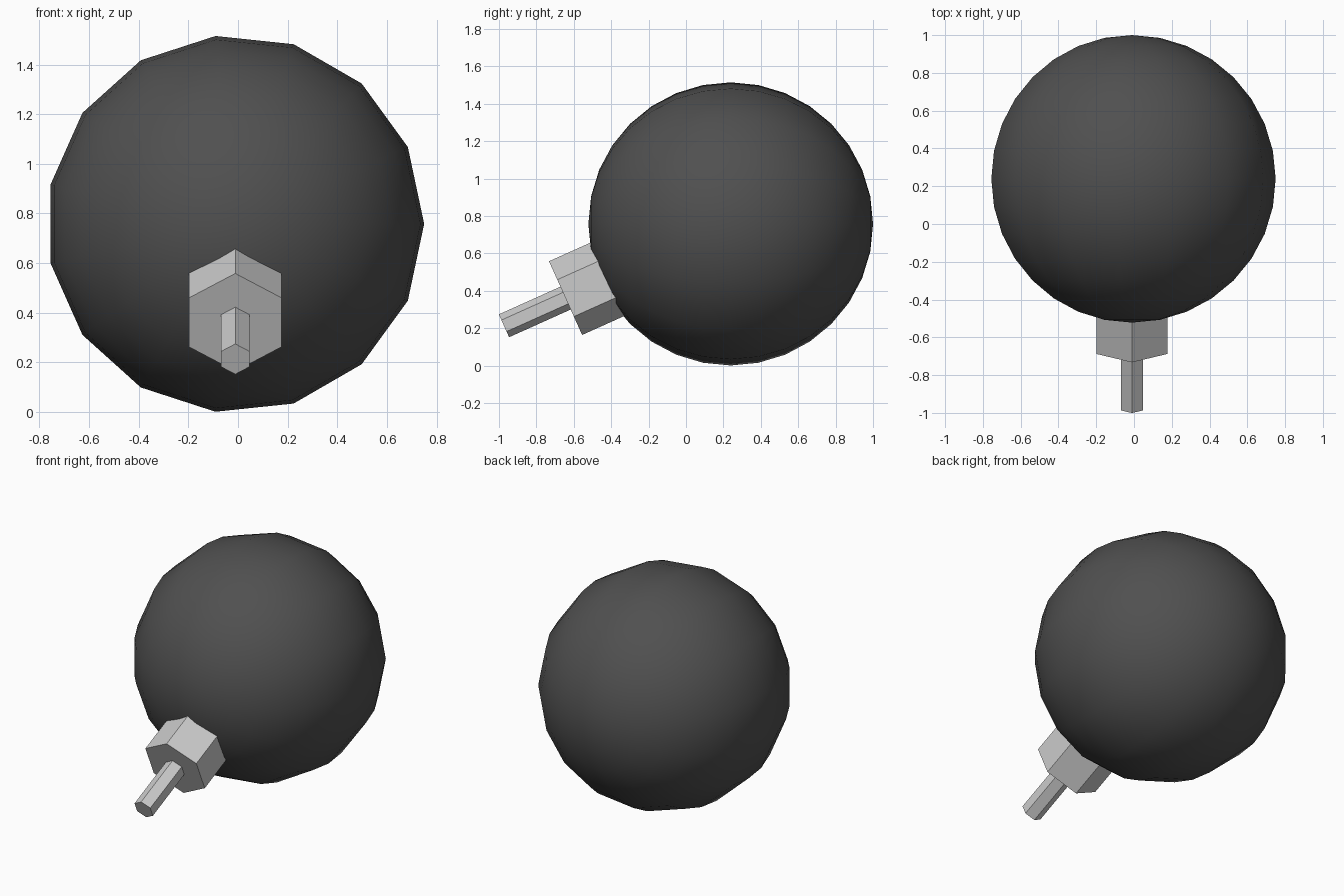
import bpy, bmesh
from math import sin, cos, pi, radians, tau
from mathutils import Vector

if "Cube" in bpy.data.objects:
    bpy.data.objects.remove(bpy.data.objects["Cube"])

CENTRE = Vector((-0.011, 0.239, 0.758))
RADIUS = 0.761
TILT = radians(24.2)


def lathe(name, profile, steps, axis, start, smooth=False):
    """Revolve (distance along axis, radius) points around an axis through CENTRE."""
    bm = bmesh.new()
    verts = [bm.verts.new(axis * d + start * r) for d, r in profile]
    edges = [bm.edges.new(pair) for pair in zip(verts, verts[1:])]
    bmesh.ops.spin(bm, geom=verts + edges, cent=(0, 0, 0), axis=axis,
                   angle=tau, steps=steps)
    bmesh.ops.remove_doubles(bm, verts=bm.verts[:], dist=1e-4)
    # close open ends with flat caps
    rim = [e for e in bm.edges if e.is_boundary]
    if rim:
        bmesh.ops.holes_fill(bm, edges=rim, sides=0)
    bmesh.ops.recalc_face_normals(bm, faces=bm.faces[:])
    for f in bm.faces:
        f.smooth = smooth
    mesh = bpy.data.meshes.new(name)
    bm.to_mesh(mesh)
    bm.free()
    obj = bpy.data.objects.new(name, mesh)
    obj.location = CENTRE
    bpy.context.collection.objects.link(obj)
    return obj


# round body: 15 segments around the y axis, 16 rings
arc = [(RADIUS * cos(pi * i / 16), RADIUS * sin(pi * i / 16)) for i in range(17)]
body = lathe("round_body", arc, 15, Vector((0, -1, 0)), Vector((1, 0, 0)), True)
dark = bpy.data.materials.new("dark_iron")
dark.diffuse_color = (0.08, 0.08, 0.08, 1)
dark.use_nodes = True
dark.node_tree.nodes["Principled BSDF"].inputs["Base Color"].default_value = dark.diffuse_color
body.data.materials.append(dark)

# hexagonal neck and fuse share an axis tilted down towards the front
axis = Vector((0, -cos(TILT), -sin(TILT)))
up = Vector((0, -sin(TILT), cos(TILT)))
lathe("neck_collar", [(0.70, 0.216), (0.968, 0.216)], 6, axis, up)
lathe("fuse", [(0.94, 0.067), (1.329, 0.067)], 6, axis, up)
